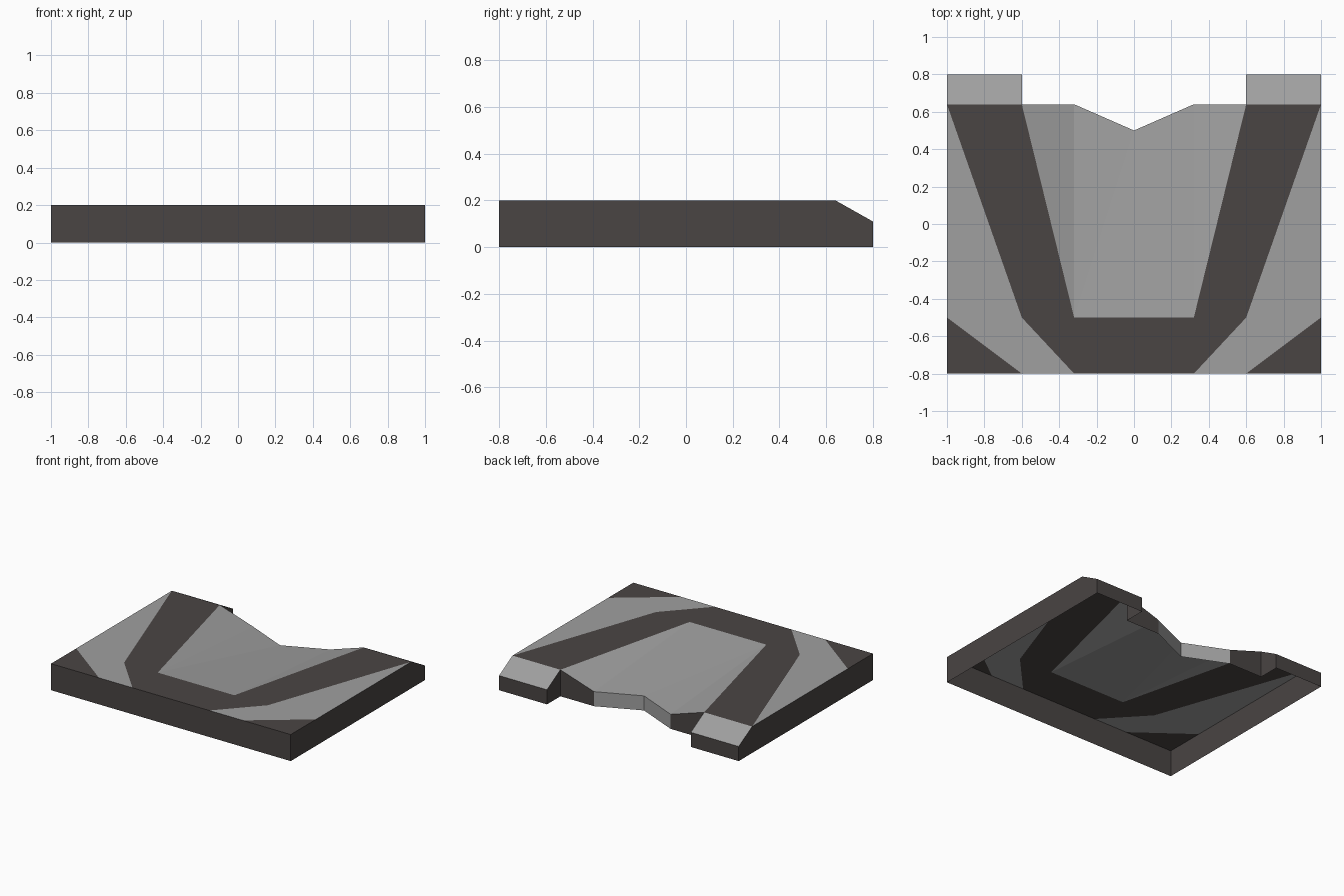
import bpy

cube = bpy.data.objects.get("Cube")
if cube:
    bpy.data.objects.remove(cube)


def material(name, rgb):
    m = bpy.data.materials.new(name)
    m.use_nodes = True
    color = (*rgb, 1)
    m.diffuse_color = color
    bsdf = m.node_tree.nodes["Principled BSDF"]
    bsdf.inputs["Base Color"].default_value = color
    bsdf.inputs["Roughness"].default_value = 0.9
    return m


dark = material("dark grey", (0.068, 0.059, 0.057))
light = material("light grey", (0.35, 0.35, 0.35))

# Shared heights and plan lines
TOP, LOW = 0.2, 0.11
SIDE, OUTER, INNER = 1.0, 0.6, 0.32
FRONT, BEND, RIM, BACK = -0.8, -0.5, 0.64, 0.8

# Key corners of the left half
front_mid, bend_mid = (0, FRONT, TOP), (0, BEND, TOP)
front_inner, front_outer = (INNER, FRONT, TOP), (OUTER, FRONT, TOP)
front_corner, side_bend = (SIDE, FRONT, TOP), (SIDE, BEND, TOP)
bend_inner, bend_outer = (INNER, BEND, TOP), (OUTER, BEND, TOP)
rim_side, rim_outer = (SIDE, RIM, TOP), (OUTER, RIM, TOP)
tab_side, tab_inner = (SIDE, BACK, LOW), (OUTER, BACK, LOW)
dip, notch = (INNER, RIM, LOW), (0, 0.5, LOW)


def sheet(name, polygons, mat):
    """Thin shell part built on one half and mirrored across x."""
    verts, faces = [], []
    for poly in polygons:
        faces.append(range(len(verts), len(verts) + len(poly)))
        verts += poly
    mesh = bpy.data.meshes.new(name)
    mesh.from_pydata(verts, [], [list(f) for f in faces])
    mesh.materials.append(mat)
    obj = bpy.data.objects.new(name, mesh)
    bpy.context.collection.objects.link(obj)
    obj.modifiers.new("Mirror", "MIRROR").use_axis[0] = True
    return obj


def wall(path):
    """Quads dropping from a top edge path to the ground."""
    return [[(*a[:2], 0), (*b[:2], 0), b, a] for a, b in zip(path, path[1:])]


# Deck panels
sheet("dark_band", [
    [front_mid, front_inner, bend_outer, bend_inner, bend_mid],
    [bend_inner, bend_outer, rim_side, rim_outer]], dark)
sheet("front_corners", [[front_outer, front_corner, side_bend]], dark)
sheet("side_panels", [
    [front_inner, front_outer, side_bend, bend_outer],
    [bend_outer, side_bend, rim_side]], light)

# Sunken centre sloping down to the notch
sheet("centre_slope", [
    [bend_mid, bend_inner, notch],
    [bend_inner, dip, notch],
    [bend_inner, rim_outer, dip]], light)

# Chamfered back tabs
sheet("back_tabs", [[rim_outer, rim_side, tab_side, tab_inner]], light)

# Open-bottomed skirt and notch walls
sheet("outer_walls", wall([front_mid, front_corner, rim_side, tab_side,
                           tab_inner, rim_outer, dip]), dark)
sheet("notch_walls", wall([dip, notch]), light)
